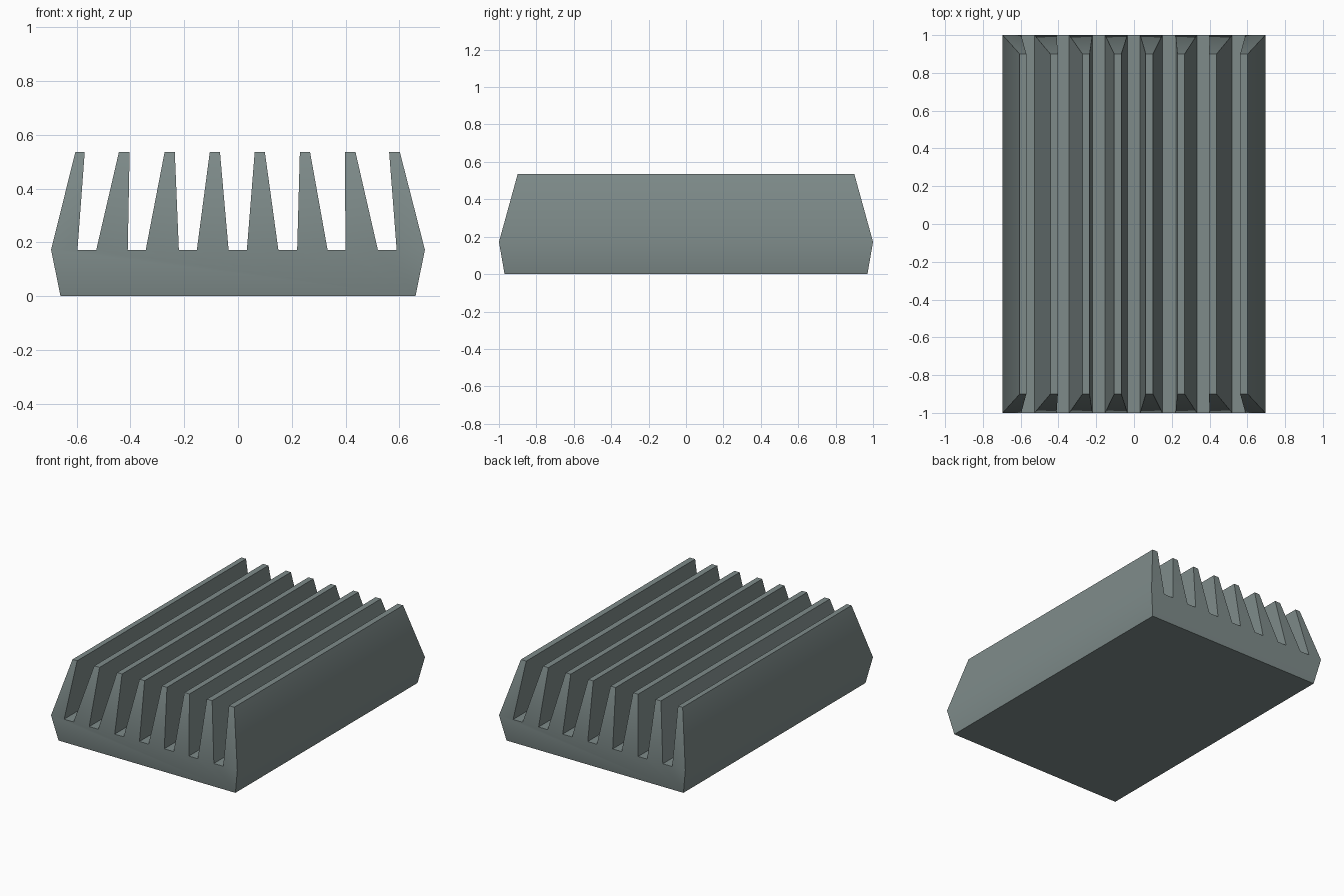
import bpy
import bmesh
import math

if "Cube" in bpy.data.objects:
    bpy.data.objects.remove(bpy.data.objects["Cube"])

# Heights and half lengths of the three levels: foot, shoulder, fin tips
Z_MID, Z_TOP = 0.172, 0.535
Y_FOOT, Y_MID, Y_TOP = 0.97, 1.0, 0.90

# Each fin: base left, base right, tip left, tip right
FINS = [
    (-0.695, -0.597, -0.605, -0.570),
    (-0.527, -0.410, -0.443, -0.403),
    (-0.343, -0.220, -0.273, -0.235),
    (-0.153, -0.035, -0.105, -0.067),
    (0.033, 0.150, 0.062, 0.100),
    (0.220, 0.333, 0.230, 0.268),
    (0.400, 0.520, 0.397, 0.437),
    (0.590, 0.695, 0.562, 0.602),
]

metal = bpy.data.materials.new("grey_green_metal")
metal.diffuse_color = (0.21, 0.26, 0.255, 1.0)
metal.use_nodes = True
metal.node_tree.nodes["Principled BSDF"].inputs["Base Color"].default_value = metal.diffuse_color

bm = bmesh.new()


def pair(x, y, z):
    """Front and back vertex at one x position."""
    return bm.verts.new((x, -y, z)), bm.verts.new((x, y, z))


# Base slab: tapered foot below a shoulder line shared with the fins
foot_l, foot_r = pair(-0.66, Y_FOOT, 0), pair(0.66, Y_FOOT, 0)
row = [pair(x, Y_MID, Z_MID) for fin in FINS for x in fin[:2]]
bm.faces.new((foot_l[0], foot_l[1], foot_r[1], foot_r[0]))
bm.faces.new([foot_l[0], foot_r[0]] + [p[0] for p in reversed(row)])
bm.faces.new([foot_r[1], foot_l[1]] + [p[1] for p in row])
bm.faces.new((foot_l[1], foot_l[0], row[0][0], row[0][1]))
bm.faces.new((foot_r[0], foot_r[1], row[-1][1], row[-1][0]))

# Fins: tapered ridges with sloping ends
for i, (_, _, tl, tr) in enumerate(FINS):
    a, b = row[2 * i], row[2 * i + 1]
    c, d = pair(tl, Y_TOP, Z_TOP), pair(tr, Y_TOP, Z_TOP)
    bm.faces.new((a[0], b[0], d[0], c[0]))
    bm.faces.new((b[1], a[1], c[1], d[1]))
    bm.faces.new((b[0], b[1], d[1], d[0]))
    bm.faces.new((a[1], a[0], c[0], c[1]))
    bm.faces.new((c[0], d[0], d[1], c[1]))

# Channel floors between the fins
for a, b in zip(row[1:-1:2], row[2::2]):
    bm.faces.new((a[0], b[0], b[1], a[1]))

bmesh.ops.recalc_face_normals(bm, faces=bm.faces[:])
mesh = bpy.data.meshes.new("finned_heat_sink")
bm.to_mesh(mesh)
bm.free()
mesh.materials.append(metal)
sink = bpy.data.objects.new("finned_heat_sink", mesh)
bpy.context.collection.objects.link(sink)

# Soft shading over the shoulder, sharp elsewhere
bpy.context.view_layer.objects.active = sink
sink.select_set(True)
bpy.ops.object.shade_smooth_by_angle(angle=math.radians(30))
